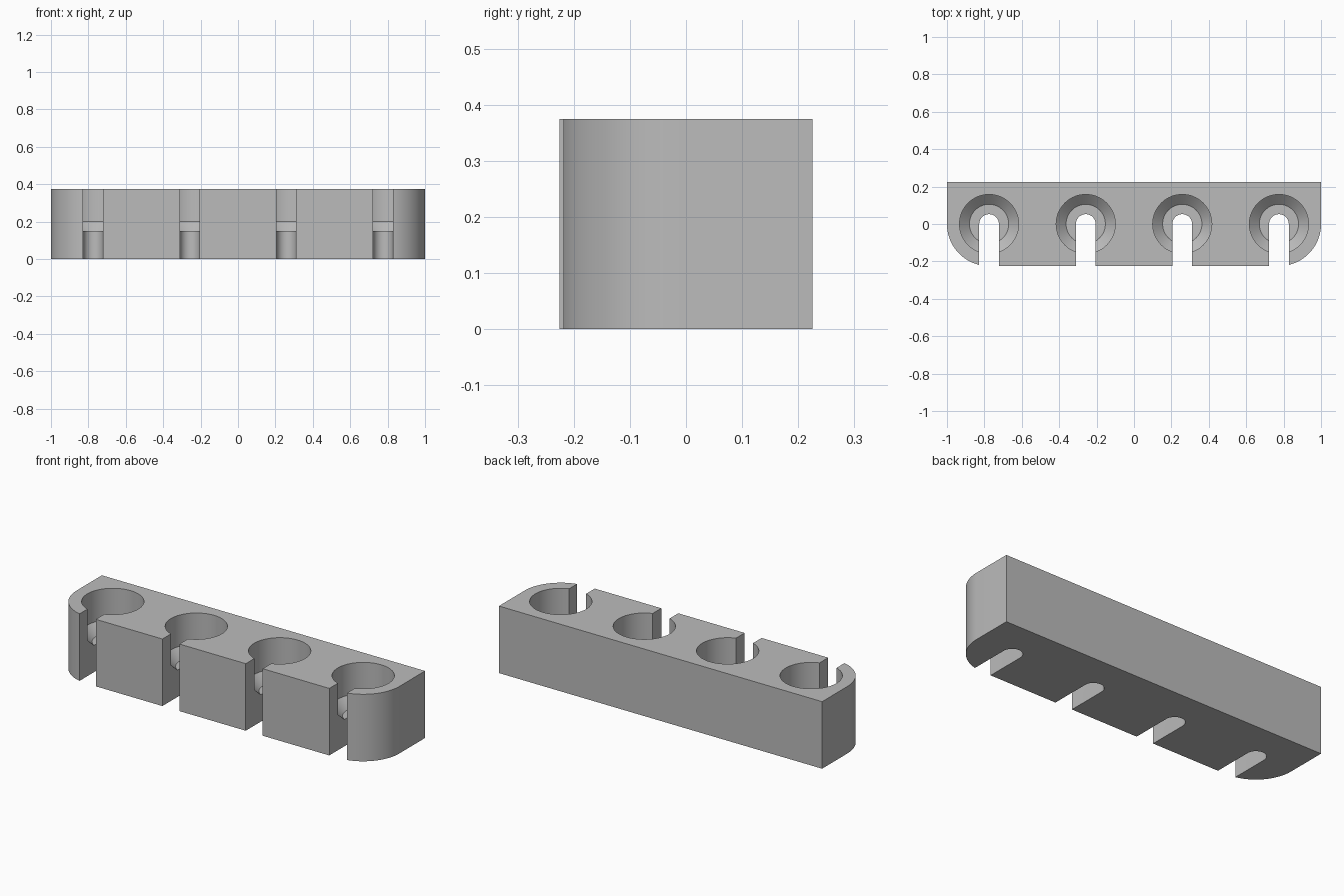
import bpy, bmesh, math

if "Cube" in bpy.data.objects:
    bpy.data.objects.remove(bpy.data.objects["Cube"])

HEIGHT, HALF_D, RADIUS = 0.375, 0.225, 0.225
CENTRES = (-0.775, -0.258, 0.258, 0.775)
SLOT = 0.0525
SEG = 64

grey = bpy.data.materials.new("grey")
grey.diffuse_color = (0.5, 0.5, 0.5, 1)
grey.use_nodes = True
grey.node_tree.nodes["Principled BSDF"].inputs["Base Color"].default_value = grey.diffuse_color


def arc(cx, cy, r, a0, a1, n):
    return [(cx + r * math.cos(math.radians(a0 + (a1 - a0) * i / n)),
             cy + r * math.sin(math.radians(a0 + (a1 - a0) * i / n))) for i in range(n + 1)]


def make(name, bm):
    bmesh.ops.recalc_face_normals(bm, faces=bm.faces)
    mesh = bpy.data.meshes.new(name)
    bm.to_mesh(mesh)
    bm.free()
    mesh.materials.append(grey)
    obj = bpy.data.objects.new(name, mesh)
    bpy.context.collection.objects.link(obj)
    return obj


def prism(name, outline, z0, z1):
    bm = bmesh.new()
    face = bm.faces.new([bm.verts.new((x, y, z0)) for x, y in outline])
    ext = bmesh.ops.extrude_face_region(bm, geom=[face])
    verts = [v for v in ext["geom"] if isinstance(v, bmesh.types.BMVert)]
    bmesh.ops.translate(bm, verts=verts, vec=(0, 0, z1 - z0))
    return make(name, bm)


def turned(name, cx, profile):
    # Stacked rings joined into a closed solid
    bm = bmesh.new()
    rings = [[bm.verts.new((x, y, z)) for x, y in arc(cx, 0, r, 0, 360, SEG)[:-1]]
             for r, z in profile]
    for a, b in zip(rings, rings[1:]):
        for i in range(SEG):
            j = (i + 1) % SEG
            bm.faces.new((a[i], a[j], b[j], b[i]))
    bm.faces.new(rings[0])
    bm.faces.new(rings[-1])
    return make(name, bm)


def cut(target, cutter):
    bpy.context.view_layer.objects.active = target
    mod = target.modifiers.new("cut", 'BOOLEAN')
    mod.operation, mod.solver, mod.object = 'DIFFERENCE', 'EXACT', cutter
    bpy.ops.object.modifier_apply(modifier=mod.name)
    bpy.data.objects.remove(cutter)


# Rack body: square back, rounded front corners
cx = 1 - RADIUS
outline = [(1, HALF_D), (-1, HALF_D)]
outline += arc(-cx, 0, RADIUS, 180, 270, 24) + arc(cx, 0, RADIUS, 270, 360, 24)
rack = prism("rack_body", outline, 0, HEIGHT)

for c in CENTRES:
    # Seat: straight bore with a chamfered floor
    cut(rack, turned("seat_cutter", c, [(0.105, 0.15), (0.158, 0.2), (0.158, 0.5)]))
    # Round-ended slot open to the front
    slot = [(c - SLOT, -0.4), (c + SLOT, -0.4)] + arc(c, 0, SLOT, 0, 180, 24)
    cut(rack, prism("slot_cutter", slot, -0.1, 0.5))

bpy.ops.object.select_all(action='DESELECT')
rack.select_set(True)
bpy.context.view_layer.objects.active = rack
bpy.ops.object.shade_smooth_by_angle(angle=math.radians(30))
